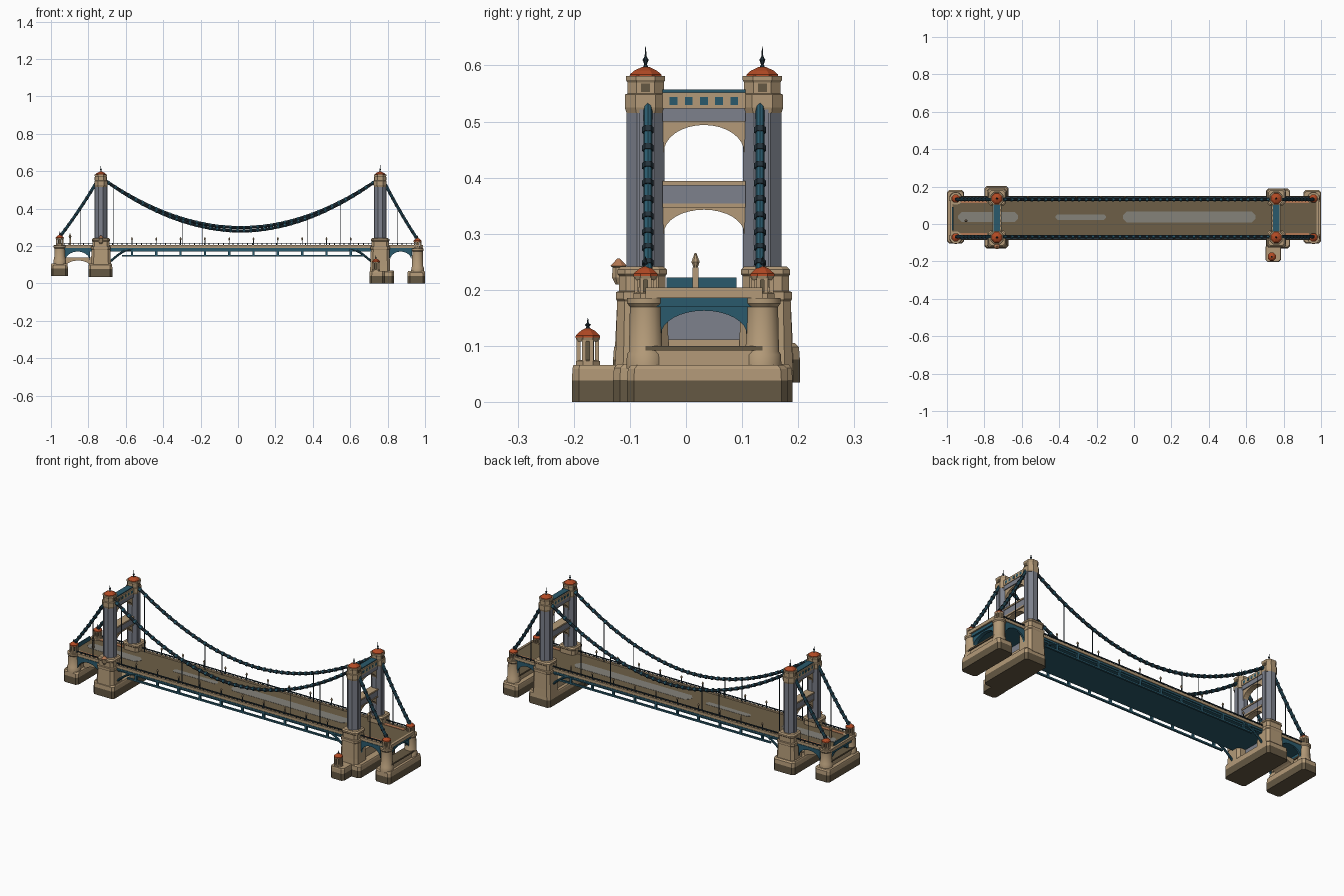
import bpy, bmesh, math
from mathutils import Vector

if "Cube" in bpy.data.objects:
    bpy.data.objects.remove(bpy.data.objects["Cube"])


def mat(name, hexcol):
    m = bpy.data.materials.new(name)
    lin = []
    for i in (0, 2, 4):
        c = int(hexcol[i:i + 2], 16) / 255
        lin.append(c / 12.92 if c < 0.04045 else ((c + 0.055) / 1.055) ** 2.4)
    m.diffuse_color = (*lin, 1)
    m.use_nodes = True
    m.node_tree.nodes["Principled BSDF"].inputs["Base Color"].default_value = m.diffuse_color
    return m


STONE = mat("tan stone", "b39a78")
DARK = mat("wet dark stone", "655843")
GREY = mat("grey tower", "7d818c")
ROOF = mat("red roof", "b24a24")
TEAL = mat("teal steel", "2a5a6c")
CABLE = mat("dark cable", "23323b")
ROAD = mat("brown road", "6d5f47")
WORN = mat("worn grey road", "85827a")
TERRA = mat("orange paving", "b57a55")

YS = (-0.072, 0.136)          # the two column lines
YC = sum(YS) / 2


def finish(name, bm, mats, smooth=False):
    bmesh.ops.recalc_face_normals(bm, faces=bm.faces)
    me = bpy.data.meshes.new(name)
    bm.to_mesh(me)
    bm.free()
    for m in mats:
        me.materials.append(m)
    ob = bpy.data.objects.new(name, me)
    bpy.context.collection.objects.link(ob)
    if smooth:
        bpy.context.view_layer.objects.active = ob
        bpy.ops.object.select_all(action='DESELECT')
        ob.select_set(True)
        bpy.ops.object.shade_smooth_by_angle(angle=math.radians(35))
    return ob


def ring(n, r):
    return [(r * math.cos(math.tau * (i + .5) / n), r * math.sin(math.tau * (i + .5) / n)) for i in range(n)]


def chamfered(sx, sy, c):
    a, b = sx / 2, sy / 2
    return [(a, b - c), (a - c, b), (c - a, b), (-a, b - c), (-a, c - b), (c - a, -b), (a - c, -b), (a, c - b)]


def loft(name, outline, x, y, levels, smooth=False):
    """Stack scaled outlines; levels are (z, scale, material of the band above)."""
    bm = bmesh.new()
    mats, rows = [], []
    for z, s, m in levels:
        rows.append([bm.verts.new((x + p[0] * s, y + p[1] * s, z)) for p in outline])
        if m not in mats:
            mats.append(m)
    n = len(outline)
    for k in range(len(rows) - 1):
        for i in range(n):
            j = (i + 1) % n
            f = bm.faces.new((rows[k][i], rows[k][j], rows[k + 1][j], rows[k + 1][i]))
            f.material_index = mats.index(levels[k][2])
    bm.faces.new(rows[0][::-1])
    bm.faces.new(rows[-1]).material_index = mats.index(levels[-1][2])
    return finish(name, bm, mats, smooth)


def box(name, x0, x1, y0, y1, z0, z1, m):
    sx, sy = x1 - x0, y1 - y0
    o = [(sx / 2, sy / 2), (-sx / 2, sy / 2), (-sx / 2, -sy / 2), (sx / 2, -sy / 2)]
    return loft(name, o, (x0 + x1) / 2, (y0 + y1) / 2, [(z0, 1, m), (z1, 1, m)])


def arch(name, axis, a0, a1, ztop, spring, crown, pos, thick, m):
    """Plate with an arched underside, running along x or y."""
    pts = [(a0, ztop), (a1, ztop)]
    for i in range(17):
        t = math.pi * i / 16
        pts.append(((a0 + a1) / 2 + (a1 - a0) / 2 * .97 * math.cos(t), spring + (crown - spring) * math.sin(t)))
    bm = bmesh.new()
    put = (lambda a, z, d: (a, pos + d, z)) if axis == 'x' else (lambda a, z, d: (pos + d, a, z))
    f = bm.faces.new([bm.verts.new(put(a, z, -thick / 2)) for a, z in pts])
    ext = bmesh.ops.extrude_face_region(bm, geom=[f])
    shift = Vector(put(0, 0, thick / 2)) - Vector(put(0, 0, -thick / 2))
    bmesh.ops.translate(bm, vec=shift, verts=[v for v in ext['geom'] if isinstance(v, bmesh.types.BMVert)])
    return finish(name, bm, [m])


def tube(name, pts, r, m, sides=8):
    """Round bar along a path lying in an xz plane."""
    bm = bmesh.new()
    pts = [Vector(p) for p in pts]
    rows = []
    for i, p in enumerate(pts):
        d = (pts[min(i + 1, len(pts) - 1)] - pts[max(i - 1, 0)]).normalized()
        side = Vector((0, 1, 0))
        up = d.cross(side)
        rows.append([bm.verts.new(p + r * (side * math.cos(math.tau * k / sides) + up * math.sin(math.tau * k / sides)))
                     for k in range(sides)])
    for a, b in zip(rows, rows[1:]):
        for k in range(sides):
            j = (k + 1) % sides
            bm.faces.new((a[k], a[j], b[j], b[k]))
    bm.faces.new(rows[0])
    bm.faces.new(rows[-1])
    return finish(name, bm, [m], True)


def finial(x, y, z, h):
    loft("finial", ring(6, .006), x, y, [(z, 1, CABLE), (z + h * .2, .4, CABLE), (z + h * .4, .9, CABLE),
                                         (z + h * .55, .3, CABLE), (z + h, .08, CABLE)])


def turret(x, y, z, h, r):
    """Open turret: base, little columns round a core, eight-sided roof."""
    loft("turret_base", ring(8, r), x, y, [(z - .004, 1.1, STONE), (z + .006, 1.1, STONE), (z + .008, .9, STONE)])
    loft("turret_core", ring(8, r * .55), x, y, [(z, 1, DARK), (z + h, 1, DARK)])
    for px, py in ring(8, r * .86):
        box("turret_column", x + px - .0035, x + px + .0035, y + py - .0035, y + py + .0035, z, z + h, STONE)
    loft("turret_roof", ring(8, r), x, y, [(z + h - .007, 1, STONE), (z + h, 1.12, ROOF), (z + h + .004, 1.1, ROOF),
                                           (z + h + .013, .6, ROOF), (z + h + .017, .15, ROOF)])
    finial(x, y, z + h + .015, .02)


def slab(name, x0, x1, y0, y1, z0, h):
    """Pier foot with dark waterline below and stone above."""
    loft(name, chamfered(x1 - x0, y1 - y0, .012), (x0 + x1) / 2, (y0 + y1) / 2,
         [(z0, 1, DARK), (z0 + h * .58, 1, STONE), (z0 + h * .9, .99, STONE), (z0 + h, .95, STONE)])


# Main towers and their piers
for tx, zb in ((-.733, .035), (.76, 0)):
    top = zb + .066
    if tx < 0:
        slab("main_pier_foot", -.80, -.672, -.13, .203, zb, .07)
    else:
        slab("main_pier_foot", .705, .835, -.13, .19, zb, .068)
        slab("pier_foot_spur", .703, .785, -.203, -.11, zb, .066)
        turret(.737, -.175, .067, .048, .021)
    box("pier_cross_wall", tx - .035, tx + .035, YS[0], YS[1], top - .01, .112, STONE)
    box("pier_grey_wall", tx - .006, tx + .006, YS[0], YS[1], .11, .17, GREY)
    for y in YS:
        s = -1 if y < YC else 1
        loft("tower_pedestal", chamfered(.105, .094, .014), tx, y + s * .006,
             [(top - .01, 1.04, STONE), (top + .03, 1, STONE), (.18, .95, STONE), (.184, 1.0, STONE), (.196, 1.0, STONE),
              (.198, .88, STONE), (.225, .88, STONE), (.228, .93, STONE), (.236, .93, STONE), (.242, .8, STONE)])
        loft("tower_column", chamfered(.062, .068, .019), tx, y, [(.235, 1, GREY), (.53, 1, GREY)])
        for sx in (-1, 1):
            box("column_rib", tx + sx * .031 - .003, tx + sx * .031 + .003, y - .011, y + .011, .24, .525, GREY)
        loft("tower_cap", chamfered(.066, .070, .018), tx, y,
             [(.515, .97, STONE), (.525, 1.06, STONE), (.548, 1.06, STONE), (.55, .93, STONE),
              (.57, .93, STONE), (.574, 1.0, STONE), (.581, 1.0, STONE)])
        for sx in (-1, 1):
            box("cap_window", tx + sx * .031 - .002, tx + sx * .031 + .002, y - .008, y + .008, .553, .568, DARK)
        loft("tower_roof", ring(8, .031), tx, y, [(.579, 1, ROOF), (.584, .98, ROOF), (.591, .7, ROOF), (.597, .25, ROOF)])
        finial(tx, y, .594, .04)
    # Cross beams with arched brackets
    a, b = YS[0] + .03, YS[1] - .03
    box("top_beam", tx - .02, tx + .02, a, b, .50, .523, GREY)
    box("top_gallery", tx - .023, tx + .023, a, b, .523, .552, STONE)
    box("gallery_roof", tx - .017, tx + .017, a, b, .552, .557, TEAL)
    for i in range(5):
        wy = YC + (i - 2) * .027
        for sx in (-1, 1):
            box("gallery_window", tx + sx * .023 - .001, tx + sx * .023 + .001, wy - .007, wy + .007, .53, .544, TEAL)
    box("middle_beam", tx - .02, tx + .02, a, b, .352, .386, GREY)
    box("middle_beam_top", tx - .024, tx + .024, a, b, .386, .394, STONE)
    box("middle_beam_foot", tx - .022, tx + .022, a, b, .347, .354, STONE)
    arch("upper_arch", 'y', a, b, .50, .445, .494, tx, .03, STONE)
    arch("lower_arch", 'y', a, b, .348, .30, .343, tx, .03, STONE)

# Small corner lookout on the left tower
loft("lookout", ring(8, .013), -.733, -.12, [(.21, .5, STONE), (.222, 1, STONE), (.24, .9, STONE), (.243, 1.2, TERRA), (.256, .2, TERRA)])

# End piers with round pillars and turrets
for ex, zb, zt in ((-.953, .04, .205), (.96, 0, .188)):
    x0, x1 = (-1, -.91) if ex < 0 else (.907, 1)
    slab("end_pier_foot", x0, x1, -.105, .182, zb, .066)
    box("end_pier_wall", ex - .024, ex + .024, YS[0], YS[1], zb + .06, zb + .095, STONE)
    box("end_pier_ledge", ex - .03, ex + .03, YS[0], YS[1], zb + .092, zb + .1, DARK)
    arch("end_portal_arch", 'y', YS[0] + .025, YS[1] - .025, .18, .12, .163, ex, .02, TEAL)
    for y in YS:
        loft("end_pillar", ring(16, .031), ex, y,
             [(zb + .06, 1.12, STONE), (zb + .085, 1.1, STONE), (zb + .09, .98, STONE), (zt - .018, .92, STONE),
              (zt - .012, 1.08, STONE), (zt - .002, 1.08, STONE)], True)
        turret(ex, y, zt, .037, .021)
arch("left_link_wall", 'x', -.925, -.785, .138, .085, .122, YC, .12, STONE)

# Deck, road and worn patches
box("deck_body", -.975, .98, -.078, .142, .17, .194, TEAL)
box("road", -.98, .985, -.068, .132, .192, .201, ROAD)
for x0, x1, w in ((-.94, -.62, .055), (-.42, -.15, .03), (-.06, .65, .06)):
    loft("worn_patch", chamfered(x1 - x0, w, w * .35), (x0 + x1) / 2, .037, [(.2, 1, WORN), (.202, 1, WORN)])
for x0, x1 in ((-.93, -.785), (.81, .935)):
    for y in (-.058, .122):
        box("end_paving", x0, x1, y - .01, y + .01, .199, .203, TERRA)
for ex in (-.977, .982):
    box("end_kerb", ex - .006, ex + .006, YS[0], YS[1], .186, .204, STONE)

# Sides: parapet, rail, truss, arches
for y in (-.079, .143):
    box("parapet", -.96, .965, y - .006, y + .006, .19, .205, STONE)
    box("hand_rail", -.96, .965, y - .003, y + .003, .212, .216, CABLE)
    box("truss_top", -.96, .965, y - .005, y + .005, .178, .188, TEAL)
    box("truss_bottom", -.62, .67, y - .005, y + .005, .144, .153, TEAL)
    for i in range(75):
        x = -.955 + i * .0258
        box("rail_post", x - .002, x + .002, y - .002, y + .002, .2, .214, CABLE)
    for i in range(10):
        x = -.567 + i * .13
        box("truss_post", x - .006, x + .006, y - .005, y + .005, .148, .18, TEAL)
        box("lamp_post", x - .002, x + .002, y - .002, y + .002, .2, .235, CABLE)
        loft("lamp", ring(6, .006), x, y, [(.23, .5, STONE), (.238, 1, STONE), (.247, .2, CABLE)])
    for x0, x1 in ((-.925, -.79), (.81, .93)):
        arch("side_span_arch", 'x', x0, x1, .185, .12, .17, y, .01, TEAL)
    for x, s in ((-.685, 1), (.715, -1)):
        tube("curved_brace", [(x + s * .12 * t, y, .115 + .068 * math.sin(t * math.pi / 2))
                              for t in [k / 8 for k in range(9)]], .006, TEAL)
box("end_gate_rail", -.972, -.966, -.035, .09, .2, .222, TEAL)
box("centre_lamp_post", -.902, -.894, .012, .022, .2, .24, STONE)
loft("centre_lamp", ring(8, .008), -.898, .017, [(.238, .4, STONE), (.25, 1, STONE), (.266, .2, STONE)])

# Suspension cables with clamps and hangers
for y, low in ((YS[0] + .004, .28), (YS[1] - .004, .298)):
    def main(x):
        return low + (.55 - low) * abs((x - .015) / .725) ** 1.95
    path = [(-.71 + 1.45 * i / 40, y, main(-.71 + 1.45 * i / 40)) for i in range(41)]
    tube("main_cable", path, .008, CABLE)
    for p, q in zip(path, path[1:]):
        P, Q = Vector(p), Vector(q)
        tube("cable_clamp", [P.lerp(Q, .35), P.lerp(Q, .65)], .0105, TEAL, 6)
    for (xa, za), (xb, zb) in (((-.76, .535), (-.953, .25)), ((.785, .535), (.96, .235))):
        side = [(xa + (xb - xa) * t, y, za + (zb - za) * t - .04 * t * (1 - t)) for t in [k / 10 for k in range(11)]]
        tube("side_cable", side, .008, TEAL)
        for p, q in zip(side[1:], side[2:]):
            P, Q = Vector(p), Vector(q)
            tube("side_clamp", [P.lerp(Q, .35), P.lerp(Q, .65)], .0105, CABLE, 6)
    for x in (-.665, -.295, -.19, .37, .55):
        box("hanger", x - .0015, x + .0015, y - .0015, y + .0015, .2, main(x), CABLE)
    for x, z in ((-.84, .41), (.855, .41)):
        box("side_hanger", x - .0015, x + .0015, y - .0015, y + .0015, .2, z, CABLE)
